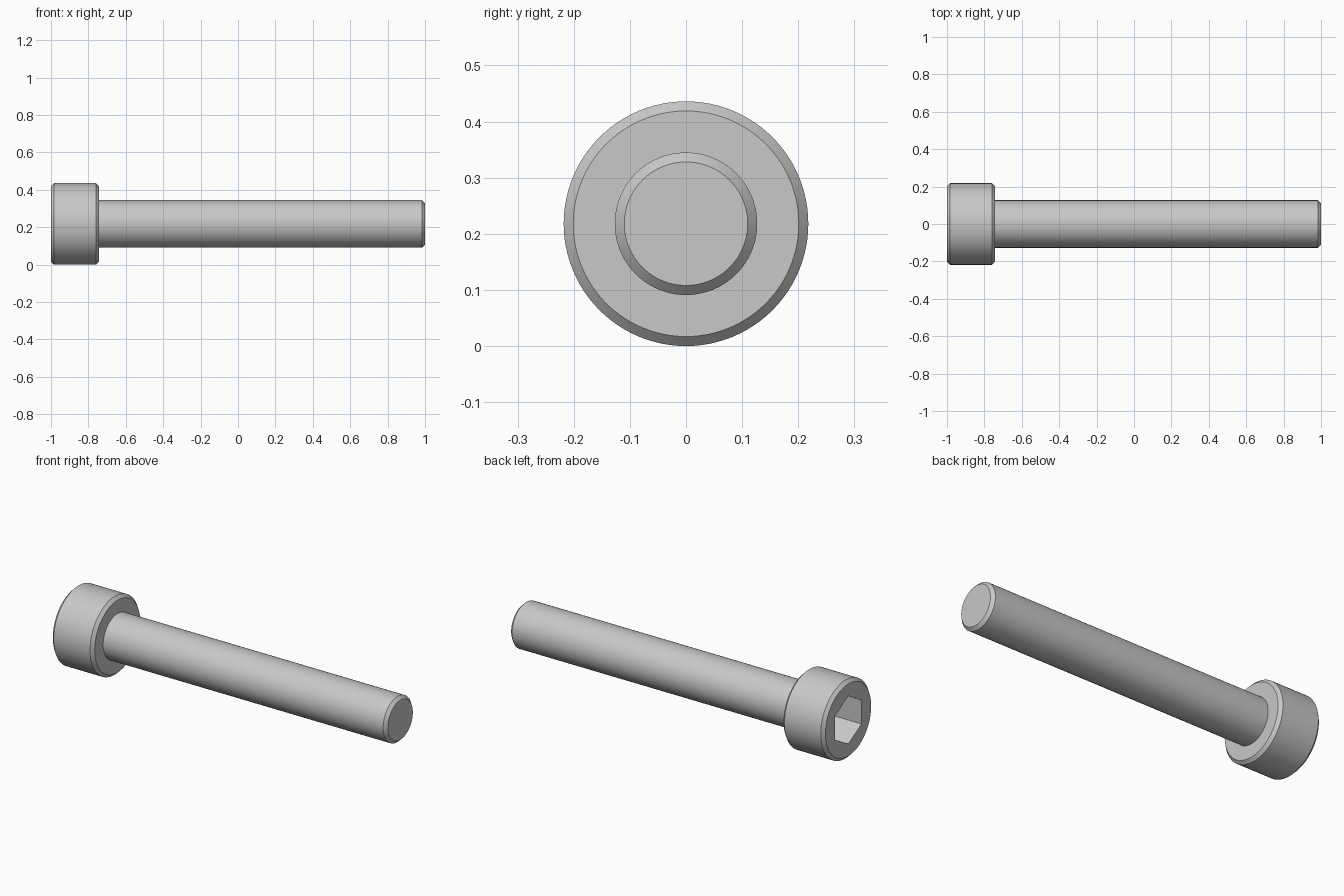
import bpy, bmesh, math
from mathutils import Matrix, Vector

default = bpy.data.objects.get("Cube")
if default:
    bpy.data.objects.remove(default, do_unlink=True)

AXIS_Z = 0.218          # height of the bolt axis
HEAD_R, SHAFT_R = 0.218, 0.127
SHOULDER_X = -0.742     # underside of the head
CHAMFER = 0.017
SOCKET_R, SOCKET_DEPTH = 0.133, 0.16

steel = bpy.data.materials.new("grey_steel")
steel.use_nodes = True
steel.diffuse_color = (0.58, 0.58, 0.58, 1)
steel.node_tree.nodes["Principled BSDF"].inputs["Base Color"].default_value = (0.58, 0.58, 0.58, 1)


def make_object(name, bm):
    bmesh.ops.recalc_face_normals(bm, faces=bm.faces)
    mesh = bpy.data.meshes.new(name)
    bm.to_mesh(mesh)
    bm.free()
    mesh.materials.append(steel)
    obj = bpy.data.objects.new(name, mesh)
    bpy.context.collection.objects.link(obj)
    return obj


def lathe(name, profile, sides):
    """Solid of stacked rings along x, given (x, radius) pairs, capped at both ends."""
    bm = bmesh.new()
    rings = []
    for x, r in profile:
        angles = [math.tau * i / sides for i in range(sides)]
        rings.append([bm.verts.new((x, r * math.sin(a), AXIS_Z + r * math.cos(a))) for a in angles])
    for a, b in zip(rings, rings[1:]):
        for i in range(sides):
            j = (i + 1) % sides
            bm.faces.new((a[i], a[j], b[j], b[i]))
    bm.faces.new(rings[0])
    bm.faces.new(rings[-1])
    return make_object(name, bm)


def shade(obj):
    bpy.ops.object.select_all(action='DESELECT')
    obj.select_set(True)
    bpy.context.view_layer.objects.active = obj
    bpy.ops.object.shade_smooth_by_angle(angle=math.radians(25))


# Head, chamfered on both rims
head = lathe("head", [(-1, HEAD_R - CHAMFER), (-1 + CHAMFER, HEAD_R),
                      (SHOULDER_X - CHAMFER, HEAD_R), (SHOULDER_X, HEAD_R - CHAMFER)], 96)

# Hexagonal socket, points up and down
cutter = lathe("socket_cutter", [(-1.1, SOCKET_R), (-1 + SOCKET_DEPTH, SOCKET_R)], 6)
cutter.hide_render = True
cut = head.modifiers.new("socket", 'BOOLEAN')
cut.operation = 'DIFFERENCE'
cut.solver = 'EXACT'
cut.object = cutter
bpy.context.view_layer.objects.active = head
bpy.ops.object.modifier_apply(modifier=cut.name)
bpy.data.objects.remove(cutter, do_unlink=True)

# Plain shaft with a chamfered tip, seated slightly into the head
shaft = lathe("shaft", [(SHOULDER_X - 0.02, SHAFT_R), (1 - CHAMFER, SHAFT_R),
                        (1, SHAFT_R - CHAMFER)], 96)

for part in (head, shaft):
    shade(part)
